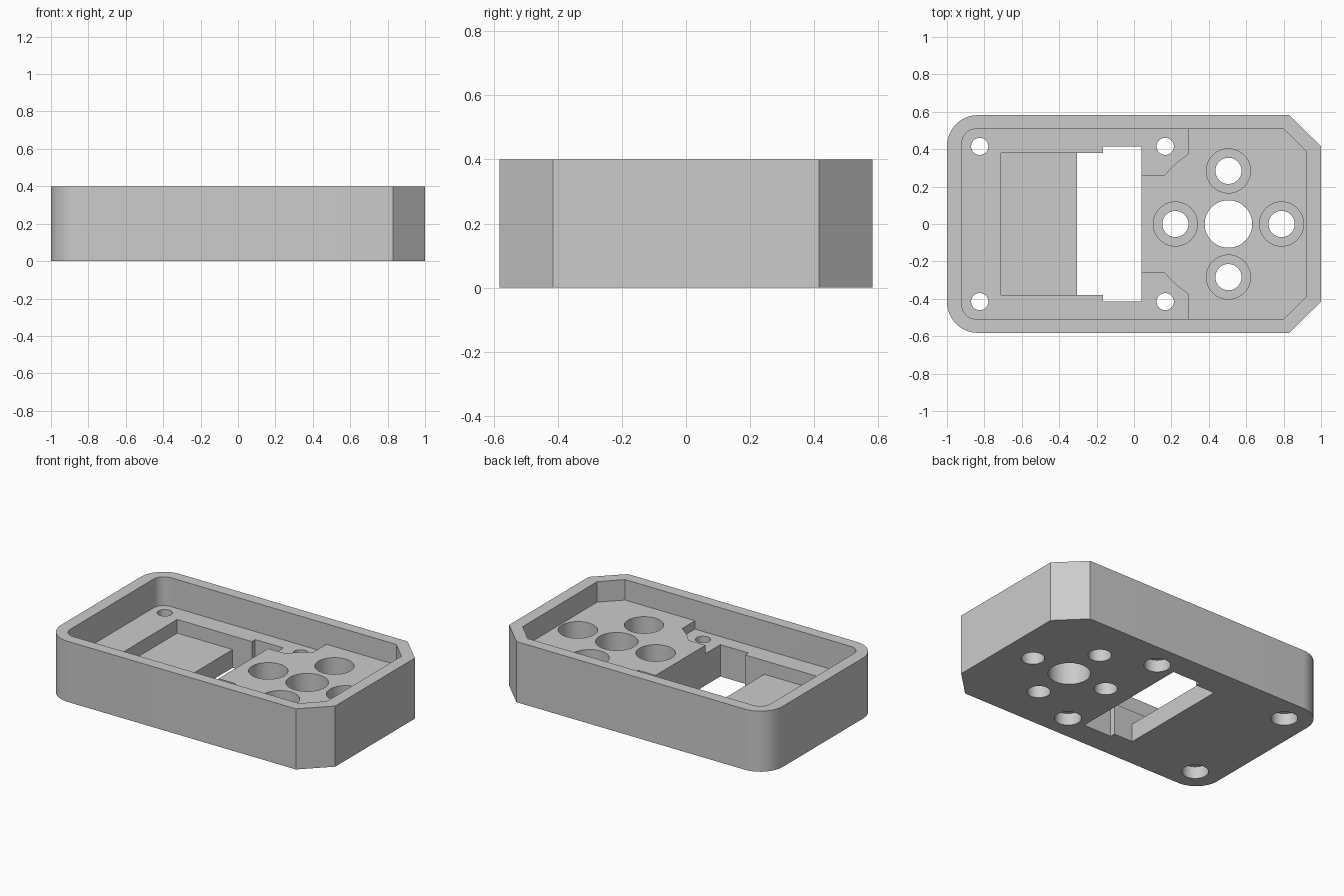
import bpy, bmesh, math

if "Cube" in bpy.data.objects:
    bpy.data.objects.remove(bpy.data.objects["Cube"], do_unlink=True)

TOP, DECK, FLOOR, POCKET = 0.4, 0.265, 0.21, 0.12
ABOVE, BELOW = 0.6, -0.2

grey = bpy.data.materials.new("plain grey")
grey.use_nodes = True
grey.diffuse_color = (0.6, 0.6, 0.6, 1)
grey.node_tree.nodes["Principled BSDF"].inputs["Base Color"].default_value = (0.6, 0.6, 0.6, 1)


def prism(name, outline, z0, z1):
    """Extrude a closed outline from z0 to z1."""
    bm = bmesh.new()
    base = bm.faces.new([bm.verts.new((x, y, z0)) for x, y in outline])
    grown = bmesh.ops.extrude_face_region(bm, geom=[base])["geom"]
    bmesh.ops.translate(bm, vec=(0, 0, z1 - z0),
                        verts=[v for v in grown if isinstance(v, bmesh.types.BMVert)])
    bmesh.ops.recalc_face_normals(bm, faces=bm.faces)
    mesh = bpy.data.meshes.new(name)
    bm.to_mesh(mesh)
    bm.free()
    mesh.materials.append(grey)
    obj = bpy.data.objects.new(name, mesh)
    bpy.context.collection.objects.link(obj)
    return obj


def mirrored(half):
    """Close a front-to-back symmetric outline from its +y half."""
    return half + [(x, -y) for x, y in reversed(half)]


def round_corner(x, y, r, steps=12):
    """Points around the rounded corner at the -x, +y end."""
    angles = [math.pi - math.pi / 2 * i / steps for i in range(steps + 1)]
    return [(x + r + r * math.cos(a), y - r + r * math.sin(a)) for a in angles]


def circle(x, y, r, n=48):
    return [(x + r * math.cos(math.tau * i / n), y + r * math.sin(math.tau * i / n))
            for i in range(n)]


# Tray body: rounded at one end, chamfered at the other
body = prism("tray_body", mirrored(round_corner(-1, 0.582, 0.165)
             + [(0.83, 0.582), (1, 0.415)]), 0, TOP)


def cut(outline, z0, z1):
    cutter = prism("cutter", outline, z0, z1)
    cutter.hide_render = True
    mod = body.modifiers.new("cut", "BOOLEAN")
    mod.operation, mod.solver, mod.object = "DIFFERENCE", "EXACT", cutter
    bpy.context.view_layer.objects.active = body
    bpy.ops.object.modifier_apply(modifier=mod.name)
    bpy.data.objects.remove(cutter, do_unlink=True)


# Cavity down to the raised deck
inner = round_corner(-0.92, 0.508, 0.075)
cut(mirrored(inner + [(0.80, 0.508), (0.92, 0.388)]), DECK, ABOVE)

# Lower floor, notched around the inner screw holes
cut(mirrored(inner + [(0.29, 0.508), (0.29, 0.375), (0.222, 0.323),
                      (0.162, 0.26), (0.04, 0.26)]), FLOOR, ABOVE)

# Shallow pocket and the stepped through opening
cut(mirrored([(-0.71, 0.38), (-0.2, 0.38)]), POCKET, ABOVE)
cut(mirrored([(-0.305, 0.38), (-0.165, 0.38), (-0.165, 0.415), (0.04, 0.415)]), BELOW, ABOVE)

# Central bore with four counterbored holes around it
cut(circle(0.505, 0, 0.127), BELOW, ABOVE)
for dx, dy in ((1, 0), (-1, 0), (0, 1), (0, -1)):
    x, y = 0.505 + dx * 0.284, dy * 0.284
    cut(circle(x, y, 0.118), POCKET, ABOVE)
    cut(circle(x, y, 0.07), BELOW, ABOVE)

# Screw holes, counterbored from underneath
for x in (-0.825, 0.167):
    for y in (-0.415, 0.415):
        cut(circle(x, y, 0.046), BELOW, ABOVE)
        cut(circle(x, y, 0.08), BELOW, 0.08)

# Smooth round walls, sharp edges elsewhere
bpy.ops.object.select_all(action="DESELECT")
body.select_set(True)
bpy.context.view_layer.objects.active = body
bpy.ops.object.shade_smooth_by_angle(angle=math.radians(25))
